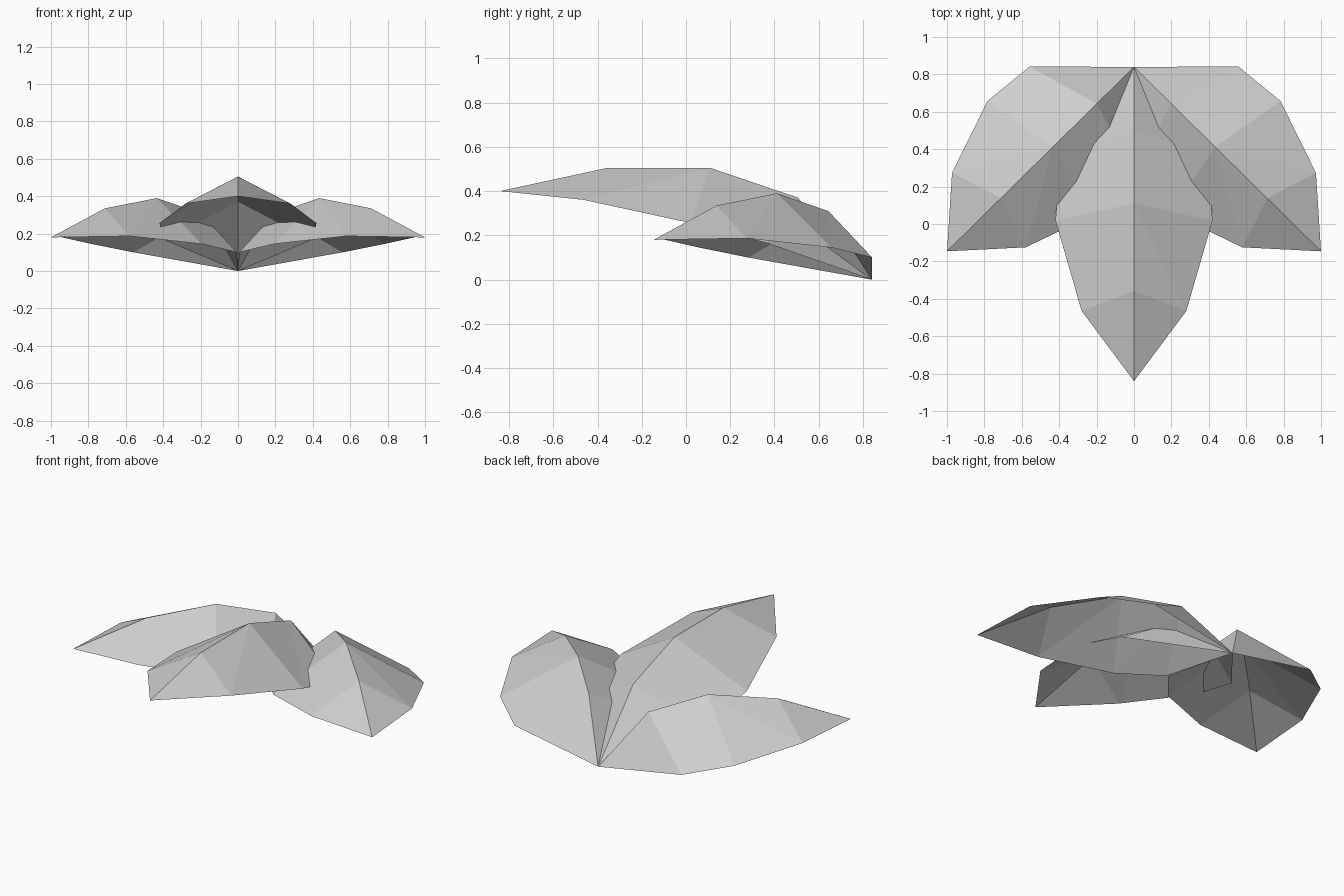
import bpy
import bmesh
from math import sin, cos, radians

default = bpy.data.objects.get("Cube")
if default:
    bpy.data.objects.remove(default, do_unlink=True)

# Single leaf colour
grey = bpy.data.materials.new("pale_grey")
grey.use_nodes = True
colour = (0.62, 0.62, 0.62, 1)
grey.diffuse_color = colour
grey.node_tree.nodes["Principled BSDF"].inputs["Base Color"].default_value = colour

# Leaf profile: distance along the leaf, half width, height
MIDRIB = [(0, 0, 0), (0.28, 0, 0.31), (0.61, 0, 0.39), (1.0, 0, 0.335), (1.404, 0, 0.18)]
RIM = [(0.396, 0.393, 0.10), (0.686, 0.42, 0.145), (1.09, 0.28, 0.187)]
BASE_Y = 0.84


def make_leaf(name, heading, stretch=1.0, rise=1.0, lift=0.0):
    """Folded leaf growing from the shared base towards the heading in degrees."""
    a = radians(heading)
    bm = bmesh.new()

    def place(point, side=1):
        d, w, z = point
        z = z * rise + d * lift
        d, w = d * stretch, w * side
        return bm.verts.new((d * cos(a) - w * sin(a), BASE_Y + d * sin(a) + w * cos(a), z))

    mid = [place(p) for p in MIDRIB]
    for side in (-1, 1):
        rim = [mid[0]] + [place(p, side) for p in RIM] + [mid[-1]]
        for i in range(len(mid) - 1):
            # Split each strip from the midrib to the next rim point
            for tri in ((mid[i], rim[i], rim[i + 1]), (mid[i], rim[i + 1], mid[i + 1])):
                if len(set(tri)) == 3:
                    bm.faces.new(tri if side < 0 else tri[::-1])
    mesh = bpy.data.meshes.new(name)
    bm.to_mesh(mesh)
    bm.free()
    mesh.materials.append(grey)
    leaf = bpy.data.objects.new(name, mesh)
    bpy.context.collection.objects.link(leaf)
    return leaf


# Long raised front leaf and the two spreading side leaves
make_leaf("front_leaf", -90, stretch=1.197, rise=1.062, lift=0.149)
make_leaf("left_leaf", -44.6)
make_leaf("right_leaf", -135.4)
